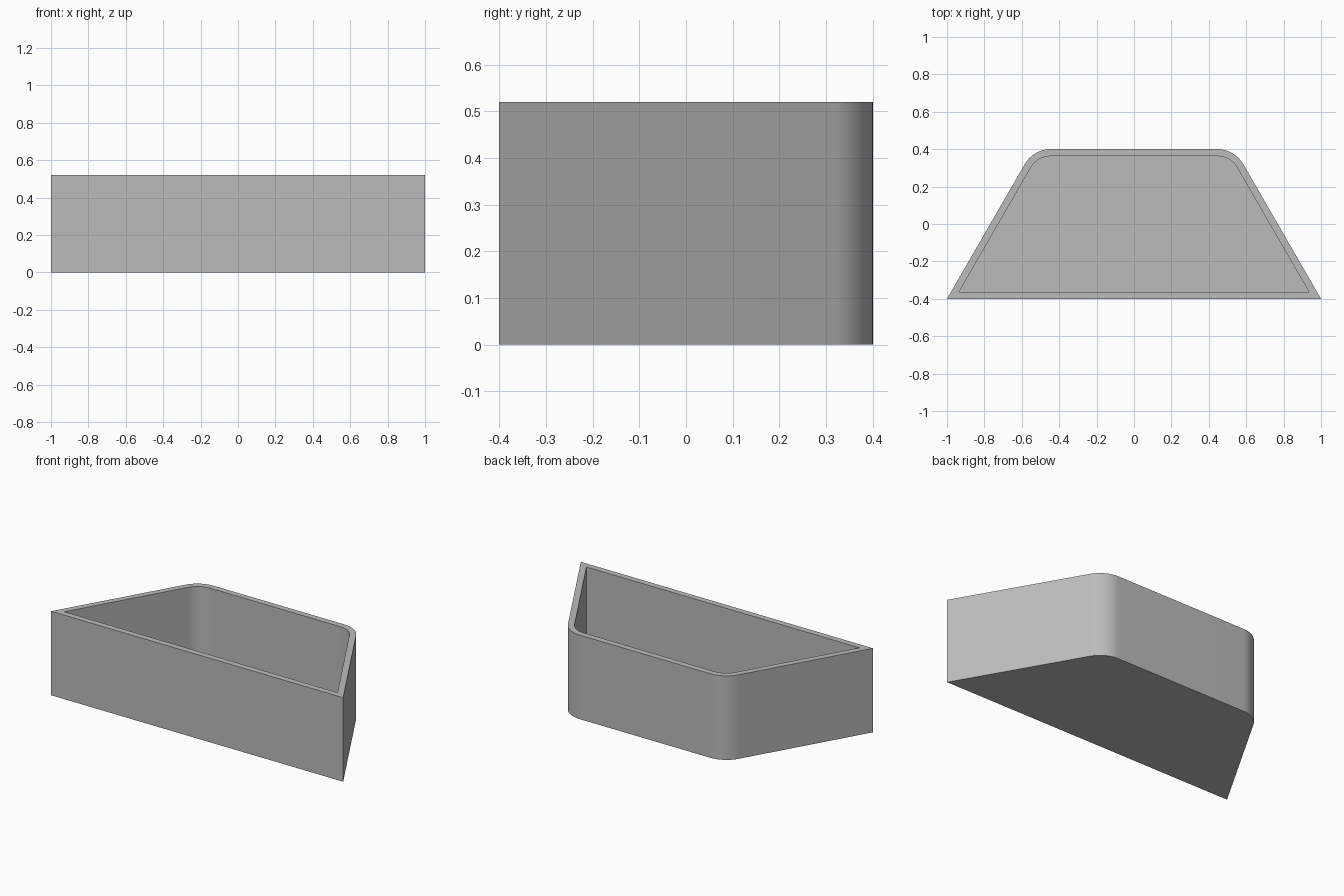
import bpy, bmesh
from math import radians, sin, cos, tan

cube = bpy.data.objects.get("Cube")
if cube:
    bpy.data.objects.remove(cube, do_unlink=True)

HEIGHT, WALL, FLOOR = 0.52, 0.0375, 0.0375
SLOPE = radians(60)
RADIUS, STEPS = 0.16, 16

grey = bpy.data.materials.new("plain grey")
grey.use_nodes = True
grey.diffuse_color = (0.5, 0.5, 0.5, 1)
grey.node_tree.nodes["Principled BSDF"].inputs["Base Color"].default_value = (0.5, 0.5, 0.5, 1)


def outline(inset):
    """Trapezoid with two rounded back corners, moved inwards by inset."""
    front_x = 1 - inset / tan(SLOPE / 2)
    front_y = -0.4 + inset
    centre_x = 1 - 0.8 / tan(SLOPE) - RADIUS * tan(SLOPE / 2)
    centre_y = 0.4 - RADIUS
    r = RADIUS - inset
    half = [(front_x, front_y)]
    for i in range(STEPS + 1):
        a = radians(30) + SLOPE * i / STEPS
        half.append((centre_x + r * cos(a), centre_y + r * sin(a)))
    return half + [(-x, y) for x, y in reversed(half)]


# Open tray: outer shell, rim, inner walls and floor as stacked rings
bm = bmesh.new()
rings = []
for inset, z in ((0, 0), (0, HEIGHT), (WALL, HEIGHT), (WALL, FLOOR)):
    rings.append([bm.verts.new((x, y, z)) for x, y in outline(inset)])
for low, high in zip(rings, rings[1:]):
    for i in range(len(low)):
        j = (i + 1) % len(low)
        bm.faces.new((low[i], low[j], high[j], high[i]))
bm.faces.new(list(reversed(rings[0])))
bm.faces.new(rings[-1])
bmesh.ops.recalc_face_normals(bm, faces=bm.faces)

mesh = bpy.data.meshes.new("tray")
bm.to_mesh(mesh)
bm.free()
mesh.materials.append(grey)
tray = bpy.data.objects.new("tray", mesh)
bpy.context.collection.objects.link(tray)

# Smooth corners, crisp rim
bpy.ops.object.select_all(action='DESELECT')
tray.select_set(True)
bpy.context.view_layer.objects.active = tray
bpy.ops.object.shade_smooth_by_angle(angle=radians(30))
